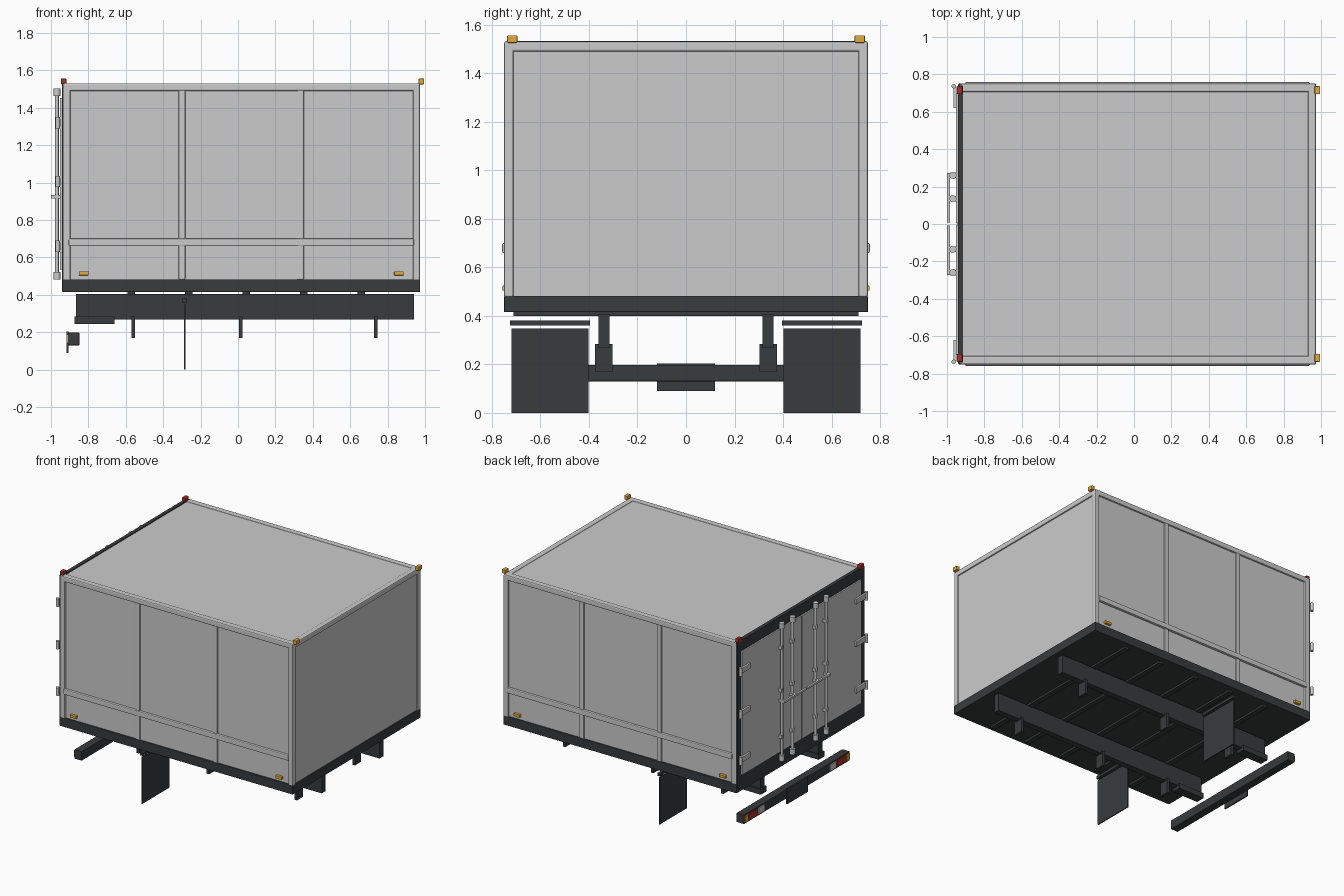
import bpy, bmesh
from mathutils import Matrix, Vector

if "Cube" in bpy.data.objects:
    bpy.data.objects.remove(bpy.data.objects["Cube"])


def material(name, rgb):
    m = bpy.data.materials.new(name)
    m.diffuse_color = (*rgb, 1)
    m.use_nodes = True
    m.node_tree.nodes["Principled BSDF"].inputs["Base Color"].default_value = m.diffuse_color
    return m


DARK = material("dark_paint", (0.04, 0.043, 0.045))
AMBER = material("amber", (0.8, 0.4, 0.04))
RED = material("red", (0.45, 0.03, 0.02))


def finish(bm, name, mat, bevel=0.0):
    me = bpy.data.meshes.new(name)
    bm.to_mesh(me)
    bm.free()
    ob = bpy.data.objects.new(name, me)
    bpy.context.collection.objects.link(ob)
    if mat:
        me.materials.append(mat)
    if bevel:
        mod = ob.modifiers.new("bevel", 'BEVEL')
        mod.width = bevel
        mod.segments = 2
    return ob


def box(name, x, y, z, mat=None, bevel=0.0, mirror=False):
    """Box from (min, max) ranges, optionally repeated on the other side of y = 0."""
    bm = bmesh.new()
    lo, hi = Vector((x[0], y[0], z[0])), Vector((x[1], y[1], z[1]))
    for s in ((1, -1) if mirror else (1,)):
        c = (lo + hi) / 2
        c.y *= s
        bmesh.ops.create_cube(bm, size=1, matrix=Matrix.Translation(c) @ Matrix.Diagonal((*(hi - lo), 1)))
    return finish(bm, name, mat, bevel)


def rod(name, x, y, z, r, mat=None, mirror=True):
    """Upright cylinder between the two heights in z."""
    bm = bmesh.new()
    for s in ((1, -1) if mirror else (1,)):
        bmesh.ops.create_cone(bm, cap_ends=True, segments=16, radius1=r, radius2=r, depth=z[1] - z[0],
                              matrix=Matrix.Translation((x, y * s, (z[0] + z[1]) / 2)))
    ob = finish(bm, name, mat)
    bpy.context.view_layer.objects.active = ob
    ob.select_set(True)
    bpy.ops.object.shade_smooth_by_angle()
    ob.select_set(False)
    return ob


# Cargo box panels
box("cargo_box", (-0.92, 0.965), (-0.738, 0.738), (0.47, 1.526))

# Edge trims: roof rails, corner posts and side posts
box("roof_side_rail", (-0.935, 0.974), (0.705, 0.75), (1.49, 1.531), None, 0.008, True)
box("roof_front_rail", (0.93, 0.974), (-0.75, 0.75), (1.49, 1.531), None, 0.008)
box("front_corner_post", (0.935, 0.974), (0.71, 0.75), (0.475, 1.53), None, 0.008, True)
box("rear_corner_post", (-0.935, -0.895), (0.71, 0.75), (0.475, 1.53), None, 0.008, True)
for x in (-0.3, 0.335):
    box("side_post", (x - 0.018, x + 0.018), (0.725, 0.749), (0.48, 1.495), None, 0.007, True)
box("side_rub_rail", (-0.905, 0.94), (0.735, 0.758), (0.66, 0.7), None, 0.006, True)

# Rear door frame
box("rear_header", (-0.942, -0.915), (-0.74, 0.74), (1.45, 1.532), DARK)
box("rear_sill", (-0.942, -0.915), (-0.745, 0.745), (0.45, 0.54), DARK)
box("rear_frame_post", (-0.942, -0.92), (0.69, 0.745), (0.48, 1.53), DARK, 0, True)

# Doors with straps, pins, locking rods and handles
box("rear_door", (-0.952, -0.915), (0.004, 0.7), (0.535, 1.452), None, 0.004, True)
for z in (0.66, 1.005, 1.32):
    box("hinge_strap", (-0.966, -0.948), (0.62, 0.735), (z - 0.02, z + 0.02), None, 0.003, True)
    rod("hinge_pin", -0.964, 0.737, (z - 0.03, z + 0.03), 0.012)
for y in (0.135, 0.26):
    rod("lock_rod", -0.968, y, (0.49, 1.49), 0.01)
    for z in (0.503, 1.483):
        rod("lock_rod_cap", -0.968, y, (z - 0.02, z + 0.02), 0.019)
    for z in (0.66, 1.005, 1.32):
        box("rod_guide", (-0.976, -0.948), (y - 0.015, y + 0.015), (z - 0.012, z + 0.012), None, 0, True)
    box("handle_bracket", (-0.996, -0.948), (y - 0.012, y + 0.012), (0.916, 0.934), None, 0, True)
box("door_handle", (-1.0, -0.984), (0.008, 0.272), (0.917, 0.933), None, 0.003, True)

# Floor frame and cross members
box("floor_frame", (-0.94, 0.974), (-0.75, 0.75), (0.415, 0.482), DARK, 0.004)
for i in range(5):
    x = -0.57 + i * 0.3075
    box("cross_member", (x - 0.02, x + 0.02), (-0.71, 0.71), (0.4, 0.42), DARK)

# Chassis rails, tail bars and hanger brackets
box("chassis_rail", (-0.865, 0.94), (0.315, 0.361), (0.268, 0.405), DARK, 0, True)
box("tail_bar", (-0.875, -0.66), (0.305, 0.373), (0.245, 0.284), DARK, 0, True)
for x in (-0.56, 0.015, 0.737):
    box("hanger_bracket", (x - 0.01, x + 0.01), (0.303, 0.375), (0.17, 0.284), DARK, 0, True)

# Mud flaps
box("mud_flap", (-0.289, -0.281), (0.402, 0.72), (0.0, 0.347), DARK, 0, True)
box("mud_flap_bar", (-0.296, -0.274), (0.395, 0.726), (0.36, 0.381), DARK, 0, True)

# Rear bumper, plate and tail lamps
box("rear_bumper", (-0.909, -0.848), (-0.62, 0.62), (0.13, 0.198), DARK, 0.003)
box("number_plate_panel", (-0.916, -0.906), (-0.12, 0.12), (0.09, 0.203), DARK)
box("turn_lamp", (-0.917, -0.9), (0.575, 0.612), (0.142, 0.188), AMBER, 0, True)
box("tail_lamp", (-0.917, -0.9), (0.465, 0.57), (0.142, 0.188), RED, 0, True)
box("reverse_lamp", (-0.917, -0.9), (0.385, 0.455), (0.142, 0.188), None, 0, True)

# Marker lamps on the roof corners and low on the sides
box("front_marker", (0.966, 0.995), (0.695, 0.737), (1.525, 1.556), AMBER, 0.004, True)
box("rear_marker", (-0.947, -0.918), (0.695, 0.737), (1.525, 1.556), RED, 0.004, True)
for x in (-0.825, 0.86):
    box("side_marker", (x - 0.025, x + 0.025), (0.735, 0.757), (0.504, 0.524), AMBER, 0.002, True)
